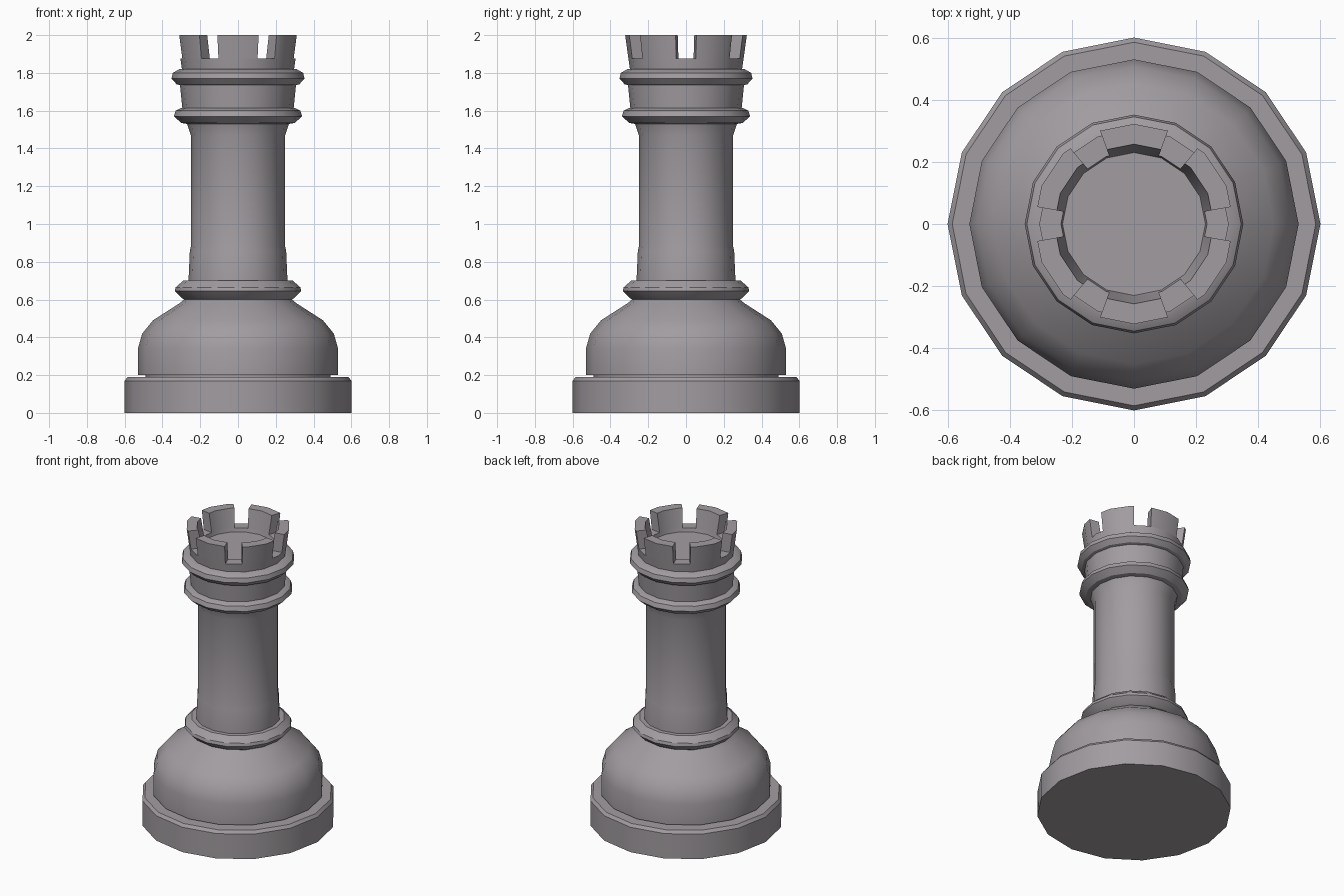
import bpy, bmesh, math

if "Cube" in bpy.data.objects:
    bpy.data.objects.remove(bpy.data.objects["Cube"])

SIDES = 16
grey = bpy.data.materials.new("warm_grey")
grey.diffuse_color = (0.36, 0.335, 0.355, 1)
grey.use_nodes = True
grey.node_tree.nodes["Principled BSDF"].inputs["Base Color"].default_value = grey.diffuse_color


def finish(bm, name):
    bmesh.ops.remove_doubles(bm, verts=bm.verts, dist=1e-5)
    bmesh.ops.recalc_face_normals(bm, faces=bm.faces)
    mesh = bpy.data.meshes.new(name)
    bm.to_mesh(mesh)
    bm.free()
    ob = bpy.data.objects.new(name, mesh)
    bpy.context.collection.objects.link(ob)
    mesh.materials.append(grey)
    bpy.ops.object.select_all(action='DESELECT')
    ob.select_set(True)
    bpy.context.view_layer.objects.active = ob
    bpy.ops.object.shade_smooth_by_angle(angle=math.radians(32))
    return ob


def polar(r, a, z):
    """Point on the 16-sided outline of corner radius r at angle a."""
    step = 2 * math.pi / SIDES
    k = math.cos(step / 2) / math.cos(a % step - step / 2)
    return (r * k * math.cos(a), r * k * math.sin(a), z)


def lathe(name, profile):
    bm = bmesh.new()
    rings = [[bm.verts.new(polar(r, (i + 1e-6) * 2 * math.pi / SIDES, z))
              for i in range(SIDES)] for r, z in profile]
    for a, b in zip(rings, rings[1:]):
        for i in range(SIDES):
            j = (i + 1) % SIDES
            bm.faces.new((a[i], a[j], b[j], b[i]))
    bm.faces.new(rings[0])
    bm.faces.new(rings[-1])
    return finish(bm, name)


# Foot, bell and lower ring, shaft, upper rings, and the cup under the battlements
lathe("tower_body", [
    (0.60, 0), (0.60, 0.17), (0.585, 0.19), (0.49, 0.19), (0.49, 0.20),
    (0.53, 0.20), (0.53, 0.34), (0.507, 0.42), (0.45, 0.49), (0.31, 0.58),
    (0.285, 0.60), (0.30, 0.61), (0.335, 0.645), (0.33, 0.665), (0.29, 0.70),
    (0.262, 0.70), (0.255, 0.86), (0.25, 0.88), (0.25, 1.47), (0.27, 1.53),
    (0.30, 1.535), (0.34, 1.57), (0.33, 1.60), (0.30, 1.615),
    (0.295, 1.615), (0.307, 1.735),
    (0.325, 1.74), (0.352, 1.77), (0.345, 1.80), (0.31, 1.82),
    (0.297, 1.82), (0.305, 1.875), (0.235, 1.875), (0.23, 1.85)])

# Six battlements, separated by 20 degree radial gaps
bm = bmesh.new()
for n in range(6):
    lo, hi = 60 * n + 10, 60 * n + 50
    angles = [lo] + [22.5 * k for k in range(SIDES) if lo < 22.5 * k < hi] + [hi]
    section = [(0.305, 1.875), (0.322, 2.0), (0.257, 2.0), (0.235, 1.875)]
    cuts = [[bm.verts.new(polar(r, math.radians(a), z)) for r, z in section]
            for a in angles]
    for a, b in zip(cuts, cuts[1:]):
        for i in range(3):
            bm.faces.new((a[i], a[i + 1], b[i + 1], b[i]))
    bm.faces.new(cuts[0])
    bm.faces.new(cuts[-1])
finish(bm, "battlements")
